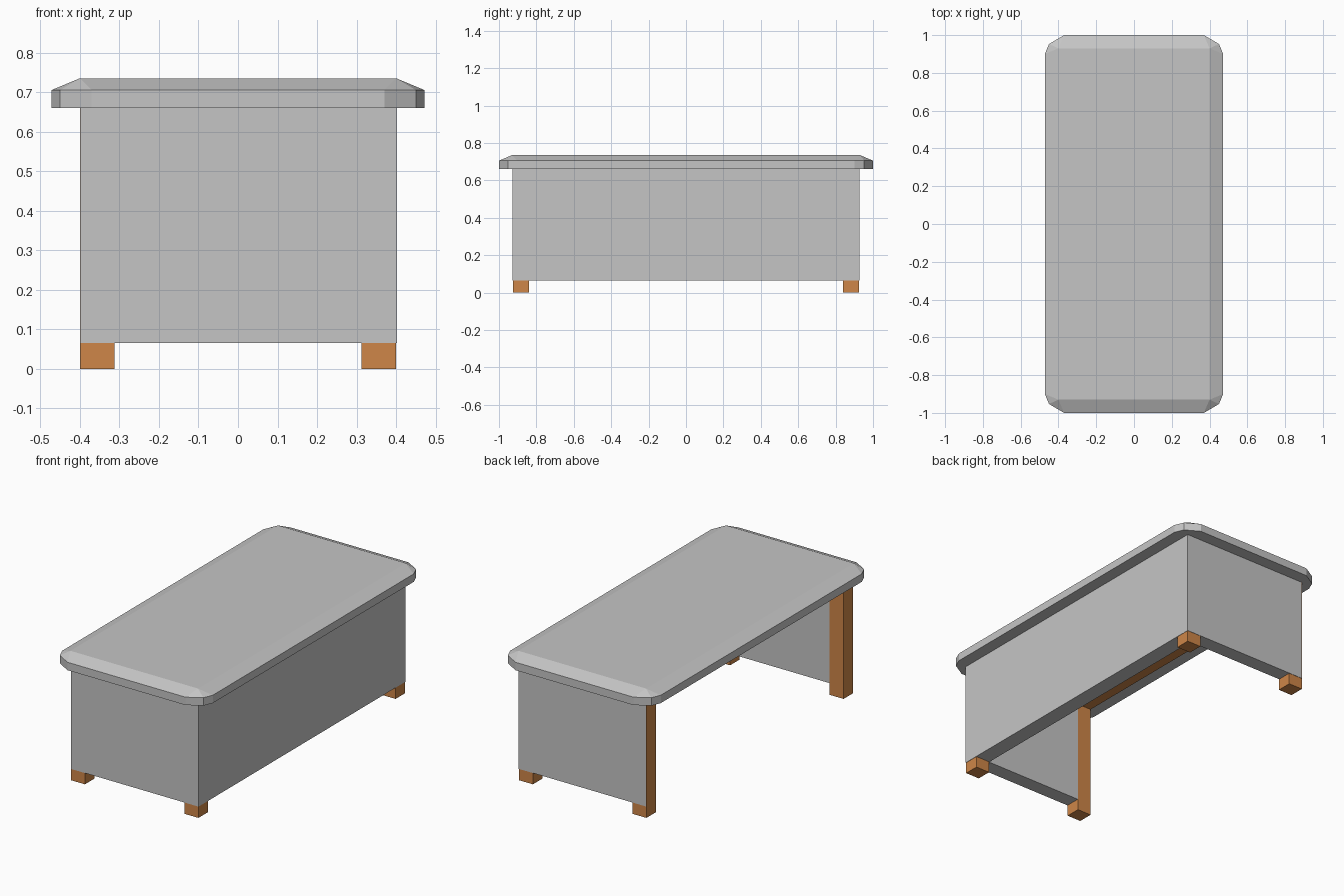
import bpy, bmesh

cube = bpy.data.objects.get("Cube")
if cube:
    bpy.data.objects.remove(cube)


def material(name, rgb):
    m = bpy.data.materials.new(name)
    m.use_nodes = True
    m.diffuse_color = (*rgb, 1)
    m.node_tree.nodes["Principled BSDF"].inputs["Base Color"].default_value = (*rgb, 1)
    return m


grey = material("grey_metal", (0.56, 0.56, 0.56))
wood = material("orange_wood", (0.62, 0.24, 0.065))


def add_object(name, bm, mat):
    bmesh.ops.recalc_face_normals(bm, faces=bm.faces)
    mesh = bpy.data.meshes.new(name)
    bm.to_mesh(mesh)
    bm.free()
    mesh.materials.append(mat)
    obj = bpy.data.objects.new(name, mesh)
    bpy.context.collection.objects.link(obj)
    return obj


def box(name, low, high, mat):
    bm = bmesh.new()
    bmesh.ops.create_cube(bm, size=1)
    for v in bm.verts:
        v.co = [a + (c + 0.5) * (b - a) for a, b, c in zip(low, high, v.co)]
    return add_object(name, bm, mat)


# Body limits, leg size and the small step that keeps surfaces apart
X, Y, LEG_X, LEG_Y = 0.4, 0.926, 0.088, 0.086
FOOT, UNDER, RIM, TOP = 0.065, 0.66, 0.705, 0.735
STEP = 0.002

# Wooden legs, full height, showing as feet below the panels
for side, sx in (("left", 1), ("right", -1)):
    for end, sy in (("front", -1), ("back", 1)):
        xs = sorted((sx * X, sx * (X - LEG_X)))
        ys = sorted((sy * Y, sy * (Y - LEG_Y)))
        box(f"{end}_{side}_leg", (xs[0], ys[0], 0), (xs[1], ys[1], UNDER), wood)

# End panels, flush with the legs and stopping just short of the open side
for end, sy in (("front", -1), ("back", 1)):
    ys = sorted((sy * (Y + STEP), sy * (Y - LEG_Y + STEP)))
    box(f"{end}_panel", (-X + STEP, ys[0], FOOT), (X + STEP, ys[1], UNDER), grey)

# Long panel on the closed side
box("long_panel", (X - LEG_X - STEP, -Y, FOOT), (X + STEP, Y, UNDER), grey)

# Wooden rail under the top on the open side
box("open_side_rail", (-X, -Y + LEG_Y, UNDER - 0.006),
    (-X + LEG_X, Y - LEG_Y, UNDER + 0.01), wood)

# Tabletop: cut corners, upright rim, sloped edge rising to a plain rectangle
corner = [(0.472, 0.9), (0.45, 0.953), (0.37, 1.0)]
outline, inner = [], []
for sx, sy in ((1, 1), (-1, 1), (-1, -1), (1, -1)):
    for x, y in corner if sx * sy > 0 else reversed(corner):
        outline.append((sx * x, sy * y))
        inner.append((sx * X, sy * 0.93))

bm = bmesh.new()
rings = [[bm.verts.new((x, y, z)) for x, y in pts]
         for pts, z in ((outline, UNDER), (outline, RIM), (inner, TOP))]
count = len(outline)
for lower, upper in zip(rings, rings[1:]):
    for i in range(count):
        j = (i + 1) % count
        bm.faces.new((lower[i], lower[j], upper[j], upper[i]))
bm.faces.new(rings[0][::-1])
bm.faces.new(rings[2])
bmesh.ops.remove_doubles(bm, verts=bm.verts, dist=0.0001)
add_object("tabletop", bm, grey)
